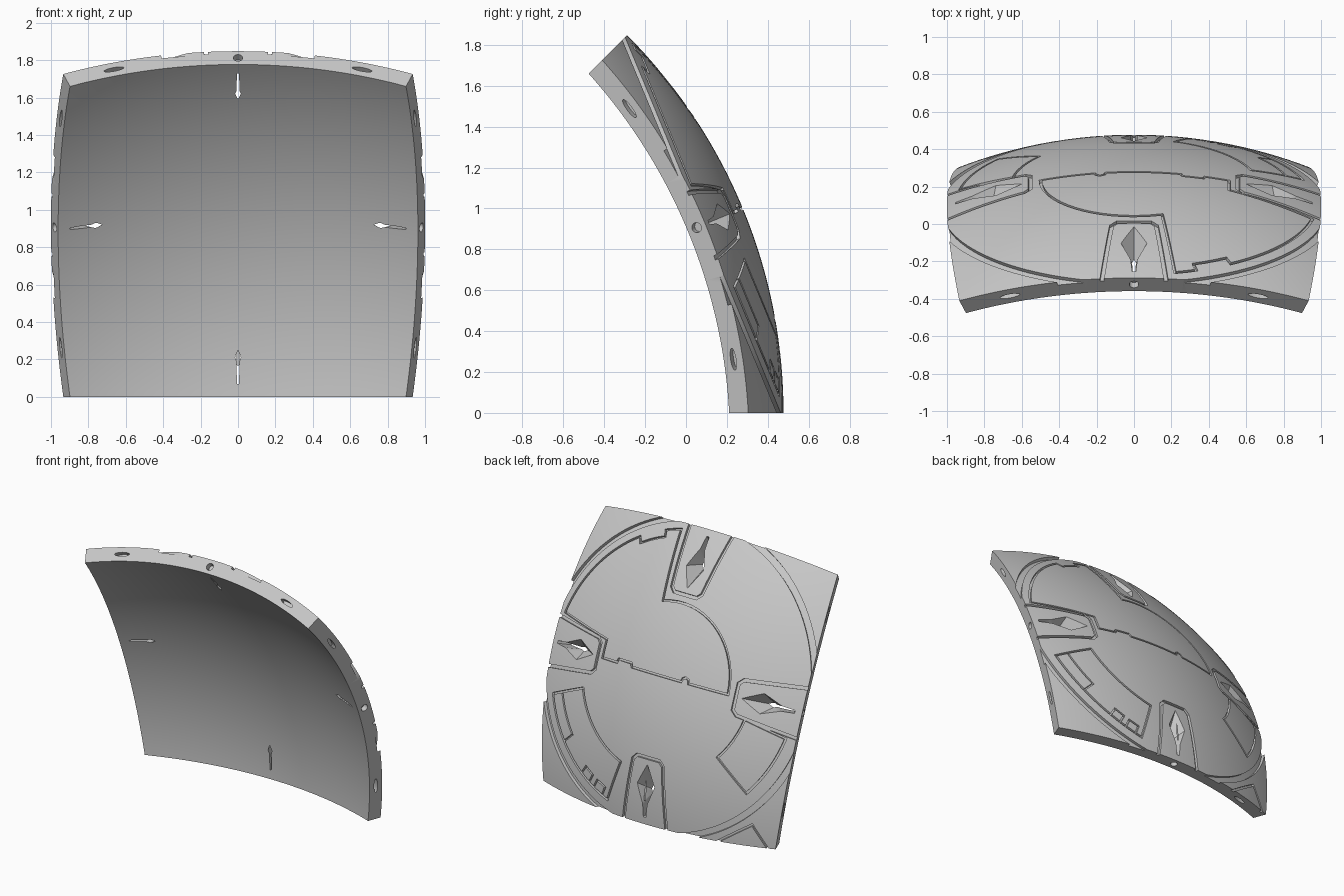
import bpy, bmesh, math
from mathutils import Vector, Matrix

if "Cube" in bpy.data.objects:
    bpy.data.objects.remove(bpy.data.objects["Cube"])

HALF = math.radians(22.5)          # half opening angle of the square patch
S, C = math.sin(HALF), math.cos(HALF)
R_OUT = 1 / S
R_IN = R_OUT - 0.1
CENTRE_Y = -2.136

grey = bpy.data.materials.new("panel_grey")
grey.use_nodes = True
grey.diffuse_color = (0.58, 0.58, 0.58, 1)
grey.node_tree.nodes["Principled BSDF"].inputs["Base Color"].default_value = grey.diffuse_color


def to_world(p):
    """Local frame (across, up the panel, outward) to world."""
    x, v, w = p
    return Vector((x, CENTRE_Y + w * C - v * S, w * S + v * C))


def place(x, v, r):
    """Point above panel position (x, v) at radius r."""
    w = math.sqrt(R_OUT ** 2 - x * x - v * v)
    return to_world(Vector((x, v, w)) * (r / R_OUT))


def turn(p, k):
    for _ in range(k):
        p = (-p[1], p[0])
    return p


def arc(r, a0, a1):
    n = max(2, int(abs(a1 - a0) * r / 3))
    angles = [math.radians(a0 + (a1 - a0) * i / n) for i in range(n + 1)]
    return [(r * math.cos(a), r * math.sin(a)) for a in angles]


def sector(r0, r1, a0, a1):
    return arc(r0, a0, a1) + arc(r1, a1, a0)


def make_object(name, bm):
    bmesh.ops.recalc_face_normals(bm, faces=bm.faces)
    mesh = bpy.data.meshes.new(name)
    bm.to_mesh(mesh)
    bm.free()
    ob = bpy.data.objects.new(name, mesh)
    bpy.context.collection.objects.link(ob)
    return ob


def groove(bm, points, width, closed=True, depth=0.018):
    """Box-section ribbon that follows the curved skin."""
    pts = [Vector(p) for p in points]
    path = []
    for i, p in enumerate(pts):
        if i == len(pts) - 1 and not closed:
            path.append(p)
            break
        q = pts[(i + 1) % len(pts)]
        n = max(1, math.ceil((q - p).length / 0.08))
        path += [p.lerp(q, j / n) for j in range(n)]
    rings, n = [], len(path)
    for i, p in enumerate(path):
        before = path[i - 1] if closed or i else None
        after = path[(i + 1) % n] if closed or i < n - 1 else None
        d0 = (p - before).normalized() if before is not None else (after - p).normalized()
        d1 = (after - p).normalized() if after is not None else d0
        side = Vector((-d0.y - d1.y, d0.x + d1.x)).normalized()
        mitre = max(0.5, side.dot(Vector((-d0.y, d0.x))))
        off = side * (width / 2 / mitre)
        a, b = p + off, p - off
        rings.append([bm.verts.new(place(*c, r)) for c, r in (
            (a, R_OUT + 0.01), (b, R_OUT + 0.01), (b, R_OUT - depth), (a, R_OUT - depth))])
    for i in range(n if closed else n - 1):
        r0, r1 = rings[i], rings[(i + 1) % n]
        for j in range(4):
            k = (j + 1) % 4
            bm.faces.new((r0[j], r0[k], r1[k], r1[j]))
    if not closed:
        bm.faces.new(rings[0])
        bm.faces.new(rings[-1])


def mirrored(half):
    """Outline from its right half; the first point is on the axis."""
    return half + [(-x, v) for x, v in reversed(half[1:])]


def pocket(bm, k):
    """Faceted diamond recess that narrows to a slit through the shell."""
    top = mirrored([(0, 0.59), (0.072, 0.735), (0.018, 0.87), (0.01, 0.955)])
    low = mirrored([(0, 0.79), (0.005, 0.805), (0.006, 0.86), (0.003, 0.93)])
    a = [bm.verts.new(place(*turn(p, k), R_OUT + 0.006)) for p in top]
    b = [bm.verts.new(place(*turn(p, k), R_IN - 0.02)) for p in low]
    faces = [bm.faces.new(a), bm.faces.new(b)]
    for i in range(len(a)):
        j = (i + 1) % len(a)
        faces.append(bm.faces.new((a[i], a[j], b[j], b[i])))
    bmesh.ops.triangulate(bm, faces=faces)


def rim_hole(bm, k, phi, length, height):
    """Blind oval hole in the middle of a side face."""
    axis, up, normal = Vector((S, 0, C)), Vector((0, 1, 0)), Vector((C, 0, -S))
    radial = axis * math.cos(phi) + up * math.sin(phi)
    tangent = up * math.cos(phi) - axis * math.sin(phi)
    basis = Matrix((tangent * length, radial * height, normal)).transposed()
    mat = Matrix.Translation(radial * (R_OUT + R_IN) / 2) @ basis.to_4x4()
    made = bmesh.ops.create_cone(bm, cap_ends=True, segments=20, radius1=1,
                                 radius2=1, depth=0.08, matrix=mat)
    for vert in made["verts"]:
        x, v = turn(vert.co[:2], k)
        vert.co = to_world((x, v, vert.co.z))


# Shell: square spherical patch with radial sides
bm = bmesh.new()
bmesh.ops.create_grid(bm, x_segments=64, y_segments=64, size=1)
span = max(v.co.x for v in bm.verts)
for v in bm.verts:
    v.co = Vector((math.tan(v.co.x / span * HALF), math.tan(v.co.y / span * HALF), 1)).normalized()
inner = bmesh.ops.extrude_face_region(bm, geom=bm.faces[:], use_keep_orig=True)["geom"]
inner = {g for g in inner if isinstance(g, bmesh.types.BMVert)}
for v in bm.verts:
    v.co = to_world(v.co * (R_IN if v in inner else R_OUT))
panel = make_object("curved_panel", bm)
panel.data.materials.append(grey)

cutters = []

# Bay outlines at the four edges
bm = bmesh.new()
bay = [(0.18, 1.07), (0.12, 0.585), (0.09, 0.555), (-0.09, 0.555), (-0.12, 0.585), (-0.18, 1.07)]
for k in range(4):
    groove(bm, [turn(p, k) for p in bay], 0.022, closed=False)
cutters.append(make_object("bay_groove_cutter", bm))

# Diamond recesses and rim holes
bm = bmesh.new()
for k in range(4):
    pocket(bm, k)
    rim_hole(bm, k, 0, 0.025, 0.025)
    for sign in (-1, 1):
        rim_hole(bm, k, sign * math.radians(15), 0.055, 0.014)
cutters.append(make_object("recess_cutter", bm))

# Large ring and main panel seams
bm = bmesh.new()
groove(bm, arc(1.05, 0, 357), 0.04, depth=0.022)
hatch = (arc(0.5, 180, 72.5) + arc(0.975, 77, 70) + arc(0.93, 70, 58) + arc(0.975, 58, 12)
         + [(0.51, 0.125), (0.51, 0), (0.38, 0), (0.37, 0.025), (0.26, 0.025), (0.25, 0),
            (-0.15, 0), (-0.16, 0.025), (-0.18, 0.033), (-0.2, 0.025), (-0.21, 0)])
groove(bm, hatch, 0.014)
groove(bm, sector(0.67, 0.965, -20.5, -71), 0.014)
groove(bm, sector(0.66, 0.95, 191.5, 220), 0.014)
cutters.append(make_object("seam_cutter", bm))

# Small subdivisions and the corner seam
bm = bmesh.new()
groove(bm, arc(0.87, -20.5, -40) + arc(0.965, -40, -40.1)[:1], 0.012, closed=False)
for a in (-55, -63):
    groove(bm, [arc(r, t, t + 1)[0] for r, t in
                ((0.965, a), (0.9, a), (0.9, a - 5), (0.965, a - 5))], 0.012, closed=False)
groove(bm, [(-0.52, -1.0), (-0.78, -0.81), (-0.93, -1.0)], 0.014, closed=False)
cutters.append(make_object("detail_cutter", bm))

# Carve every cutter into the shell, then drop the cutters
for cutter in cutters:
    cutter.hide_render = True
    mod = panel.modifiers.new(cutter.name, 'BOOLEAN')
    mod.operation = 'DIFFERENCE'
    mod.solver = 'EXACT'
    mod.object = cutter
bpy.context.view_layer.update()
carved = bpy.data.meshes.new_from_object(panel.evaluated_get(bpy.context.evaluated_depsgraph_get()))
panel.modifiers.clear()
panel.data = carved
for cutter in cutters:
    bpy.data.objects.remove(cutter)

bpy.ops.object.select_all(action='DESELECT')
panel.select_set(True)
bpy.context.view_layer.objects.active = panel
bpy.ops.object.shade_smooth_by_angle(angle=math.radians(25))
